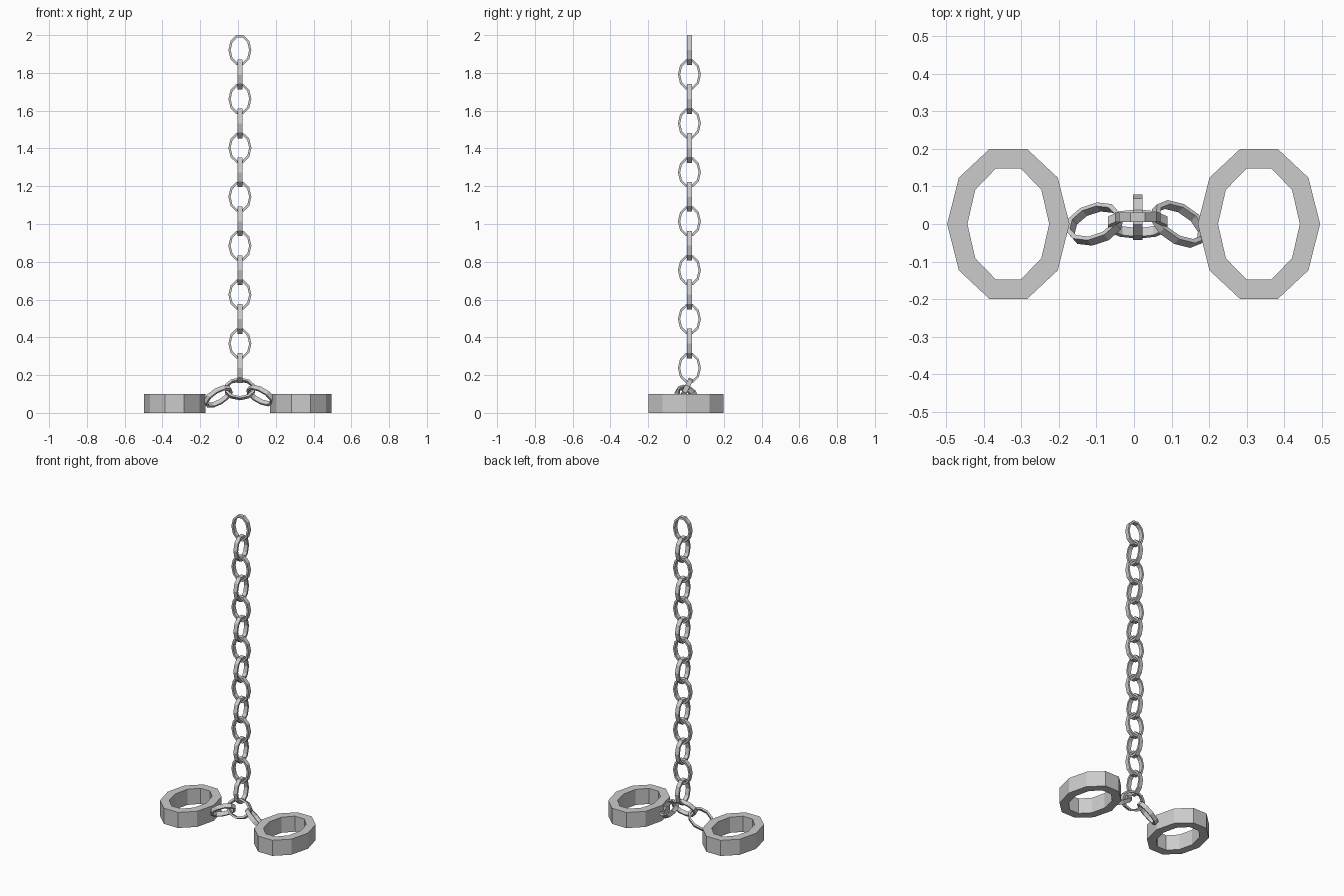
import bpy, bmesh
from math import cos, sin, tau
from mathutils import Vector

if "Cube" in bpy.data.objects:
    bpy.data.objects.remove(bpy.data.objects["Cube"])

SIDES = 10


def band(name, centre, short_axis, long_axis, outer, inner, depth):
    """Flat-faced ten-sided oval ring lying in the plane of the two axes."""
    c = Vector(centre)
    l = Vector(long_axis).normalized()
    s = Vector(short_axis)
    s = (s - l * s.dot(l)).normalized()
    n = s.cross(l)
    bm = bmesh.new()
    rows = []
    for i in range(SIDES):
        a = tau * i / SIDES
        row = []
        for (rs, rl), h in ((outer, -1), (outer, 1), (inner, 1), (inner, -1)):
            p = c + s * rs * cos(a) + l * rl * sin(a) + n * h * depth / 2
            row.append(bm.verts.new(p))
        rows.append(row)
    for i in range(SIDES):
        a, b = rows[i], rows[(i + 1) % SIDES]
        for k in range(4):
            m = (k + 1) % 4
            bm.faces.new((a[k], b[k], b[m], a[m]))
    bmesh.ops.recalc_face_normals(bm, faces=bm.faces[:])
    mesh = bpy.data.meshes.new(name)
    bm.to_mesh(mesh)
    bm.free()
    obj = bpy.data.objects.new(name, mesh)
    bpy.context.collection.objects.link(obj)
    return obj


def link(name, centre, short_axis, long_axis):
    return band(name, centre, short_axis, long_axis,
                (0.061, 0.083), (0.049, 0.069), 0.026)


# Two heavy cuffs resting on the ground
for side, x in (("left", -0.335), ("right", 0.333)):
    band(side + "_cuff", (x, 0, 0.05), (1, 0, 0), (0, 1, 0),
         (0.163, 0.21), (0.109, 0.155), 0.10)

# Hanging chain, each link turned a quarter from the last
for i in range(14):
    short = (0, 1, 0) if i % 2 else (1, 0, 0)
    link(f"chain_link_{i + 1}", (0.01, 0.018, 1.921 - 0.1295 * i),
         short, (0, 0, 1))

# Joining link and the two slanted links to the cuffs
link("joining_link", (0.01, 0.0, 0.127), (0, 0.45, 0.89), (1, 0, 0))
link("left_cuff_link", (-0.105, 0.0, 0.087), (0.16, 0.82, -0.55), (0.85, 0.1, 0.5))
link("right_cuff_link", (0.12, 0.0, 0.092), (0.1, 0.77, -0.64), (0.85, -0.4, -0.35))
